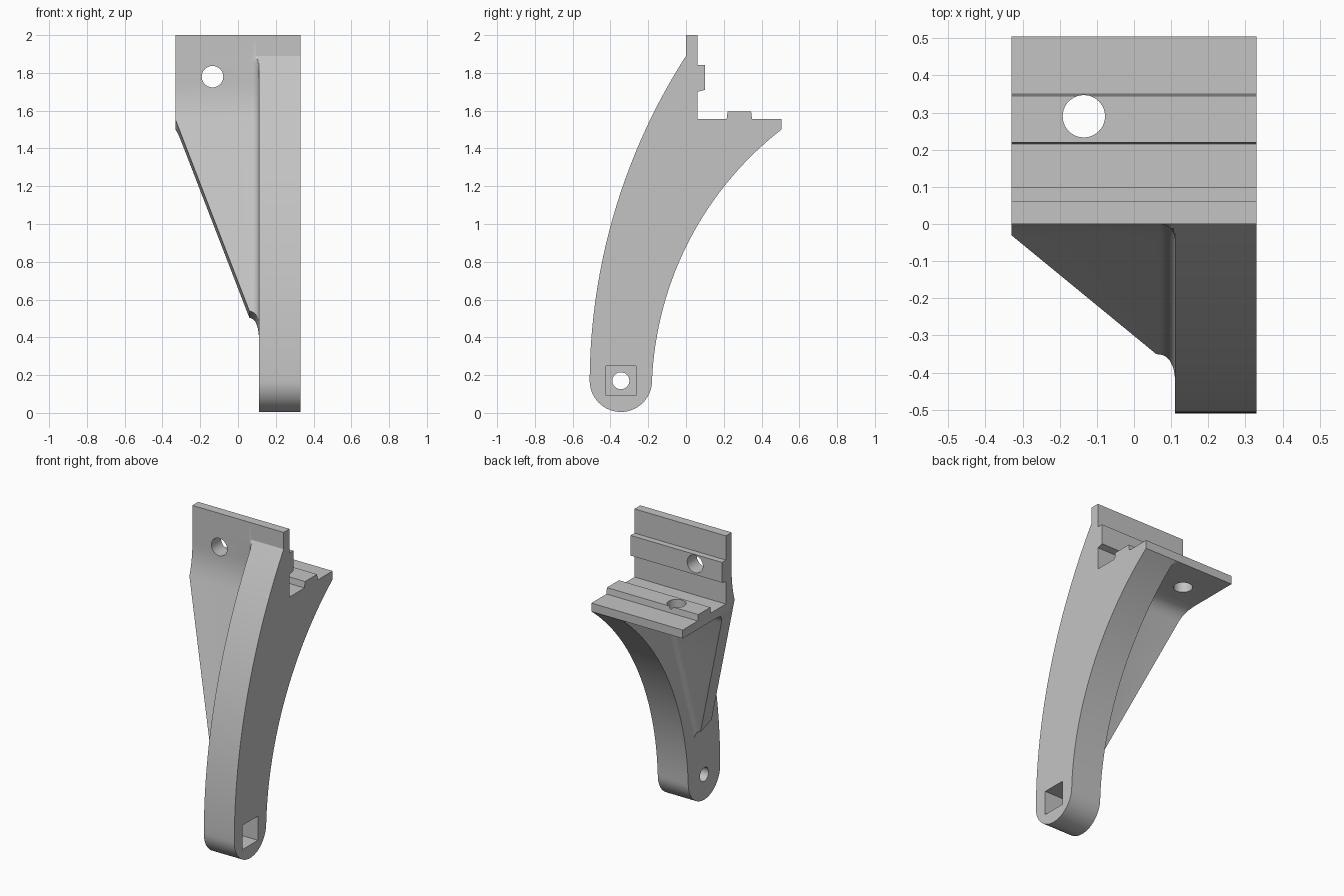
import bpy, bmesh, math
from mathutils import Vector

if "Cube" in bpy.data.objects:
    bpy.data.objects.remove(bpy.data.objects["Cube"], do_unlink=True)

grey = bpy.data.materials.new("plain grey")
grey.use_nodes = True
grey.diffuse_color = (0.55, 0.55, 0.55, 1)
grey.node_tree.nodes["Principled BSDF"].inputs["Base Color"].default_value = (0.55, 0.55, 0.55, 1)


def loft(name, rings):
    """Closed solid through rings that have equal point counts."""
    bm = bmesh.new()
    loops = [[bm.verts.new(p) for p in ring] for ring in rings]
    n = len(loops[0])
    for a, b in zip(loops, loops[1:]):
        for i in range(n):
            j = (i + 1) % n
            bm.faces.new((a[i], a[j], b[j], b[i]))
    bm.faces.new(loops[0])
    bm.faces.new(loops[-1])
    bmesh.ops.recalc_face_normals(bm, faces=bm.faces)
    mesh = bpy.data.meshes.new(name)
    bm.to_mesh(mesh)
    bm.free()
    mesh.materials.append(grey)
    ob = bpy.data.objects.new(name, mesh)
    bpy.context.collection.objects.link(ob)
    return ob


def combine(target, tool, operation):
    """Apply a boolean and discard the tool."""
    mod = target.modifiers.new(operation, 'BOOLEAN')
    mod.operation, mod.object, mod.solver = operation, tool, 'EXACT'
    bpy.context.view_layer.objects.active = target
    bpy.ops.object.modifier_apply(modifier=mod.name)
    bpy.data.objects.remove(tool, do_unlink=True)


def bore(target, centre, axis, radius, length):
    """Round hole along an axis."""
    turn = Vector(axis).to_track_quat('Z', 'Y')
    rings = []
    for end in (-length / 2, length / 2):
        rings.append([Vector(centre) + turn @ Vector((radius * math.cos(a), radius * math.sin(a), end))
                      for a in (math.tau * i / 40 for i in range(40))])
    combine(target, loft("hole_cutter", rings), 'DIFFERENCE')


def arc(p, q, sag, steps=32):
    """Circular arc from p to q, bulging right of travel for positive sag."""
    p, q = Vector(p), Vector(q)
    half = (q - p).length / 2
    along = (q - p).normalized()
    right = Vector((along.y, -along.x)) * math.copysign(1, sag)
    s = abs(sag)
    radius = (half * half + s * s) / (2 * s)
    centre = (p + q) / 2 - right * (radius - s)
    span = math.asin(half / radius)
    angles = [-span + 2 * span * i / steps for i in range(steps + 1)]
    return [centre + radius * (math.sin(a) * along + math.cos(a) * right) for a in angles]


def interpolate(points, key, value):
    """Other coordinate of a polyline where coordinate 'key' equals value."""
    pts = sorted(points, key=lambda p: p[key])
    for a, b in zip(pts, pts[1:]):
        if a[key] <= value <= b[key]:
            t = (value - a[key]) / max(b[key] - a[key], 1e-9)
            return a[1 - key] + t * (b[1 - key] - a[1 - key])
    return pts[-1][1 - key] if value > pts[-1][key] else pts[0][1 - key]


# Shared side profile of the ledge and upright, (y, z)
ledge = [(0.505, 1.555), (0.35, 1.555), (0.345, 1.595), (0.22, 1.595), (0.215, 1.555),
         (0.06, 1.555), (0.06, 1.7), (0.1, 1.71), (0.1, 1.842), (0.06, 1.842), (0.06, 2), (0, 2)]
EYE_Y, EYE_Z, EYE_R = -0.345, 0.17, 0.165
SIDE, EDGE = 0.11, 0.33

# Curved arm with a rounded lower end
front_curve = arc((0, 1.89), (EYE_Y - EYE_R, EYE_Z), 0.128)
back_curve = arc((EYE_Y + EYE_R, EYE_Z), (0.505, 1.5), -0.165)
cap = [(EYE_Y - EYE_R * math.cos(a), EYE_Z - EYE_R * math.sin(a))
       for a in (math.pi * i / 28 for i in range(1, 28))]
outline = [tuple(p) for p in front_curve] + cap + [tuple(p) for p in back_curve] + ledge
bracket = loft("bracket", [[(x, y, z) for y, z in outline] for x in (SIDE, EDGE)])

# Sloping web with the upright and ledge, filleted towards the arm
SLOPE, BEND, SOFT = 0.317, 1.645, 0.095
COS = 1 / math.hypot(1, SLOPE)
WEB = 0.126


def web_front(z):
    if z < BEND - SOFT:
        return -SLOPE * (BEND - z)
    return -SLOPE * max(BEND + SOFT - z, 0) ** 2 / (4 * SOFT)


def web_ring(x, grow):
    pts = []
    heights = [1.89 - 0.02 * i for i in range(18)] + [1.5 - 0.1 * i for i in range(12)] + [0.35]
    for z in heights:
        pts.append((max(web_front(z) - grow / COS, interpolate(front_curve, 1, z)), z))
    for z in (0.31, 0.7, 1.1):
        pts.append((web_front(z) + WEB + grow / COS, z))
    a, c = Vector((web_front(1.42) + WEB, 1.42)), Vector((0.16, 1.5))
    b = Vector((web_front(1.5) + WEB, 1.5))
    for t in (i / 8 for i in range(9)):
        p = a * (1 - t) ** 2 + b * 2 * t * (1 - t) + c * t * t
        pts.append((p.x + grow, p.y - grow * t))
    for y in (0.25, 0.35, 0.4, 0.43, 0.46, 0.48, 0.505):
        pts.append((y, max(1.5 - grow, interpolate(back_curve, 0, y))))
    return [(x, y, z) for y, z in pts + ledge]


FILLET = 0.04
rings = [web_ring(-EDGE, 0)]
for i in range(9):
    a = math.pi / 2 * i / 8
    rings.append(web_ring(SIDE - FILLET + FILLET * math.sin(a), FILLET * (1 - math.cos(a))))
web = loft("web", rings)

# Slanted trim of the web, square to its sloping face
trim = [(-0.4, 1.731), (0.06, 0.54), (0.08, 0.533), (0.095, 0.517), (0.105, 0.492),
        (SIDE, 0.46), (0.2, 0.46), (0.2, -0.5), (-0.4, -0.5)]
normal = Vector((0, COS, -SLOPE * COS))
combine(web, loft("trim_cutter", [
    [Vector((x, -SLOPE * (BEND - z), z)) + normal * n for x, z in trim] for n in (-0.2, 0.4)]), 'DIFFERENCE')

# Fixing holes in the upright and the ledge
bore(web, (-0.135, 0.05, 1.78), (0, 1, 0), 0.057, 0.3)
bore(web, (-0.135, 0.29, 1.55), (0, 0, 1), 0.057, 0.3)

# Pivot hole and square nut recess in the arm
bore(bracket, (0.22, EYE_Y, EYE_Z), (1, 0, 0), 0.045, 0.5)
square = [(EYE_Y + sy * 0.079, EYE_Z + sz * 0.079) for sy, sz in ((-1, -1), (1, -1), (1, 1), (-1, 1))]
combine(bracket, loft("recess_cutter", [[(x, y, z) for y, z in square] for x in (0.19, 0.4)]), 'DIFFERENCE')

combine(bracket, web, 'UNION')

bpy.ops.object.select_all(action='DESELECT')
bracket.select_set(True)
bpy.context.view_layer.objects.active = bracket
bpy.ops.object.shade_smooth_by_angle(angle=math.radians(25))
